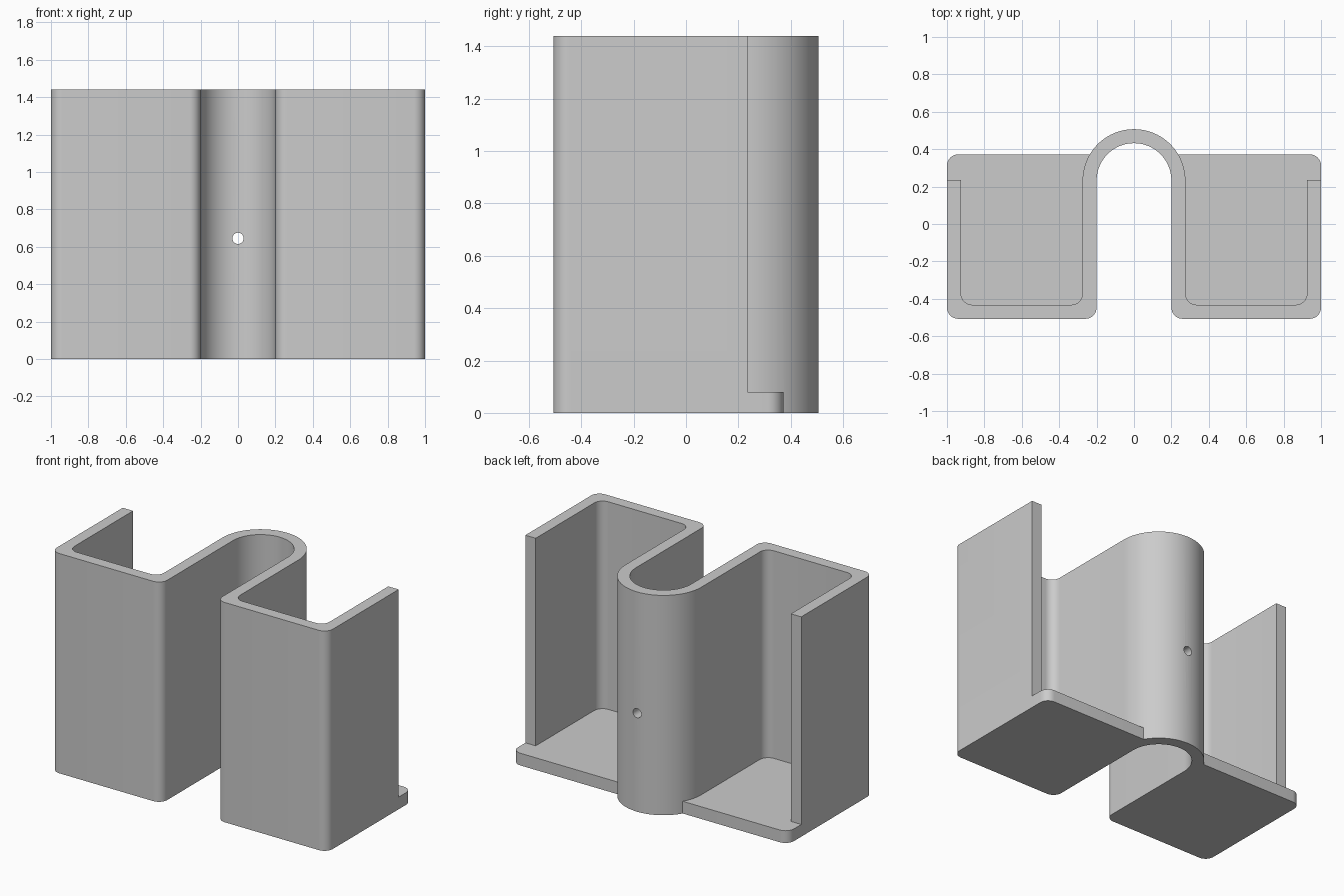
import bpy, bmesh, math
from mathutils import Vector

cube = bpy.data.objects.get("Cube")
if cube:
    bpy.data.objects.remove(cube, do_unlink=True)

HEIGHT, FLOOR = 1.44, 0.08
FRONT, BACK = -0.507, 0.507
WALL_END, FLOOR_BACK = 0.235, 0.372
OUTER_R, INNER_R, CORNER = 0.275, 0.2, 0.06

grey = bpy.data.materials.new("plain grey")
grey.use_nodes = True
grey.diffuse_color = (0.6, 0.6, 0.6, 1)
grey.node_tree.nodes["Principled BSDF"].inputs["Base Color"].default_value = (0.6, 0.6, 0.6, 1)


def rounded(corners):
    """Outline with right-angled corners (x, y, radius) turned into arcs."""
    out = []
    for i, (x, y, r) in enumerate(corners):
        p = Vector((x, y))
        if r == 0:
            out.append(p)
            continue
        a = (Vector(corners[i - 1][:2]) - p).normalized()
        b = (Vector(corners[(i + 1) % len(corners)][:2]) - p).normalized()
        centre = p + (a + b) * r
        steps = 20 if r > 0.1 else 8
        for s in range(steps + 1):
            t = math.pi / 2 * s / steps
            q = centre - r * (b * math.cos(t) + a * math.sin(t))
            if not out or (q - out[-1]).length > 1e-5:
                out.append(q)
    if (out[0] - out[-1]).length < 1e-5:
        out.pop()
    return out


def extrude(name, outline, height):
    bm = bmesh.new()
    face = bm.faces.new([bm.verts.new((p.x, p.y, 0)) for p in outline])
    top = bmesh.ops.extrude_face_region(bm, geom=[face])["geom"]
    bmesh.ops.translate(bm, vec=(0, 0, height),
                        verts=[v for v in top if isinstance(v, bmesh.types.BMVert)])
    bmesh.ops.recalc_face_normals(bm, faces=bm.faces)
    mesh = bpy.data.meshes.new(name)
    bm.to_mesh(mesh)
    bm.free()
    mesh.materials.append(grey)
    obj = bpy.data.objects.new(name, mesh)
    bpy.context.collection.objects.link(obj)
    return obj


def combine(target, other, operation):
    bpy.context.view_layer.objects.active = target
    mod = target.modifiers.new(operation, "BOOLEAN")
    mod.operation, mod.object, mod.solver = operation, other, "EXACT"
    bpy.ops.object.modifier_apply(modifier=mod.name)
    bpy.data.objects.remove(other, do_unlink=True)


# Continuous bent wall: two open trays joined by a round arch
t = OUTER_R - INNER_R
half = [(OUTER_R, BACK, OUTER_R), (OUTER_R, FRONT + t, CORNER),
        (1 - t, FRONT + t, CORNER), (1 - t, WALL_END, 0), (1, WALL_END, 0),
        (1, FRONT, CORNER), (INNER_R, FRONT, CORNER), (INNER_R, BACK - t, INNER_R)]
mirrored = [(-x, y, r) for x, y, r in reversed(half)]
body = extrude("bent_wall_body", rounded(half + mirrored), HEIGHT)

# Floor plates, reaching past the side walls at the back
for side in (-1, 1):
    plate = [(0.235, -0.44, 0), (1, -0.44, 0), (1, FLOOR_BACK, CORNER), (0.235, FLOOR_BACK, 0)]
    outline = rounded([(side * x, y, r) for x, y, r in plate])
    combine(body, extrude("floor_plate", outline, FLOOR), "UNION")

# Small round hole through the arch
bpy.ops.mesh.primitive_cylinder_add(vertices=32, radius=0.03, depth=0.3,
                                    location=(0, 0.47, 0.645), rotation=(math.pi / 2, 0, 0))
cutter = bpy.context.object
cutter.hide_render = True
cutter.data.materials.append(grey)
combine(body, cutter, "DIFFERENCE")

bpy.ops.object.select_all(action="DESELECT")
body.select_set(True)
bpy.context.view_layer.objects.active = body
bpy.ops.object.shade_smooth_by_angle(angle=math.radians(30))
